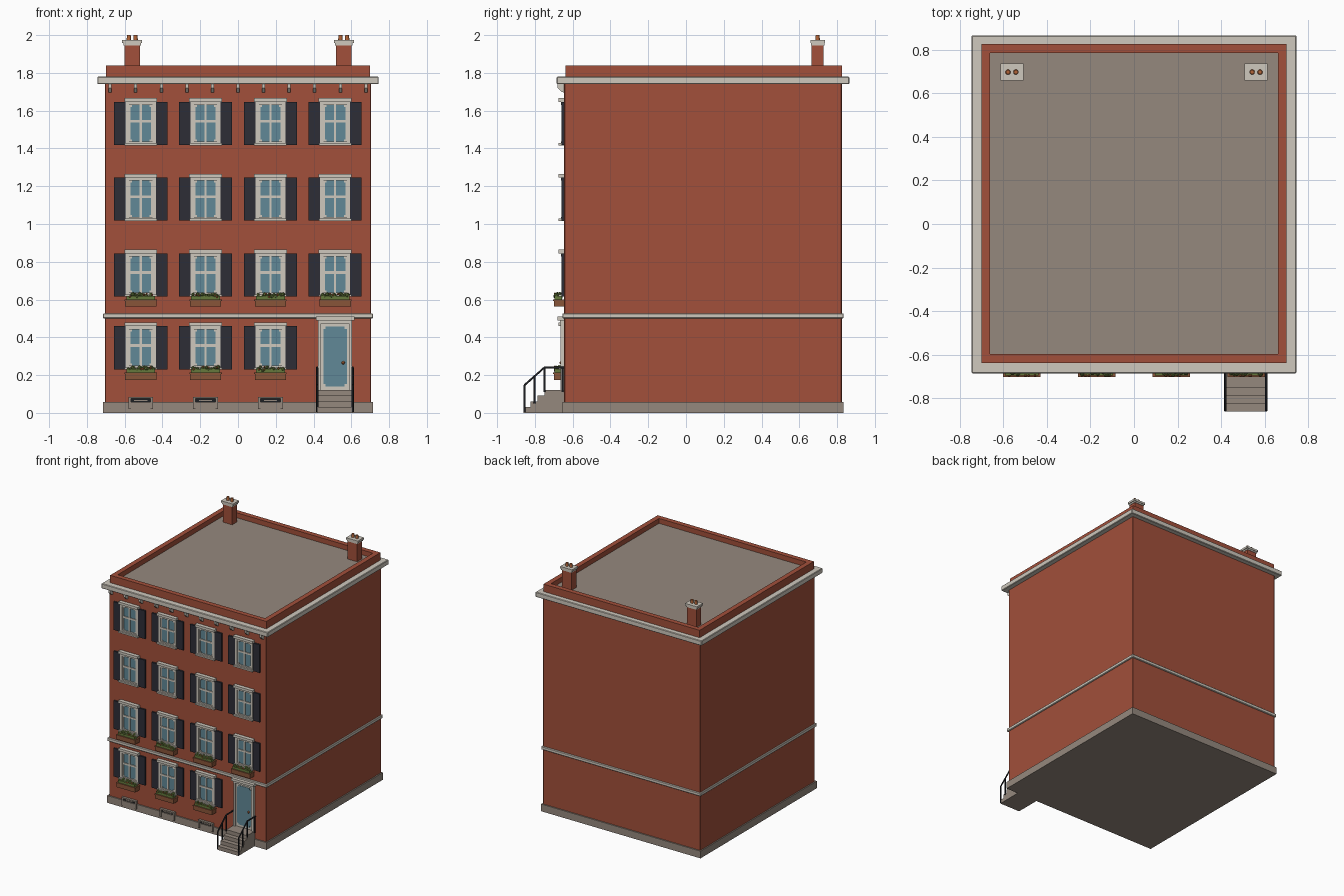
import bpy, bmesh, random
from math import cos, sin, pi
from mathutils import Vector, Matrix

random.seed(4)
cube = bpy.data.objects.get("Cube")
if cube:
    bpy.data.objects.remove(cube, do_unlink=True)


def material(name, *rgb):
    m = bpy.data.materials.new(name)
    m.use_nodes = True
    m.diffuse_color = (*rgb, 1)
    m.node_tree.nodes["Principled BSDF"].inputs["Base Color"].default_value = (*rgb, 1)
    return m


BRICK = material("red brick", 0.36, 0.08, 0.043)
TRIM = material("cream trim", 0.62, 0.58, 0.51)
STONE = material("grey stone", 0.3, 0.25, 0.208)
GLASS = material("blue glass", 0.12, 0.25, 0.31)
SHUTTER = material("dark shutter", 0.026, 0.027, 0.037)
IRON = material("black iron", 0.012, 0.013, 0.016)
LEAF = material("leaf green", 0.13, 0.19, 0.045)
WOOD = material("planter wood", 0.25, 0.09, 0.04)
CLAY = material("orange clay", 0.45, 0.13, 0.04)

FRONT, BACK = -0.645, 0.825


def box(bm, x0, x1, y0, y1, z0, z1):
    centre = Vector((x0 + x1, y0 + y1, z0 + z1)) / 2
    size = Matrix.Diagonal((x1 - x0, y1 - y0, z1 - z0, 1))
    bmesh.ops.create_cube(bm, size=1, matrix=Matrix.Translation(centre) @ size)


def mirrored(*b):
    x0, x1, *rest = b
    return [b, (-x1, -x0, *rest)]


def finish(name, bm, mat, loc=(0, 0, 0), bevel=0):
    me = bpy.data.meshes.new(name)
    bm.to_mesh(me)
    bm.free()
    me.materials.append(mat)
    return place(name, me, loc, bevel)


def place(name, me, loc, bevel=0):
    ob = bpy.data.objects.new(name, me)
    ob.location = loc
    bpy.context.collection.objects.link(ob)
    if bevel:
        mod = ob.modifiers.new("soft edge", "BEVEL")
        mod.width = bevel
        mod.segments = 1
    return ob


def part(name, mat, boxes, loc=(0, 0, 0), bevel=0):
    bm = bmesh.new()
    for b in boxes:
        box(bm, *b)
    return finish(name, bm, mat, loc, bevel)


def rods(name, mat, paths, radius):
    cu = bpy.data.curves.new(name, "CURVE")
    cu.dimensions = "3D"
    cu.bevel_depth = radius
    cu.bevel_resolution = 1
    cu.use_fill_caps = True
    for pts in paths:
        sp = cu.splines.new("POLY")
        sp.points.add(len(pts) - 1)
        for p, co in zip(sp.points, pts):
            p.co = (*co, 1)
    cu.materials.append(mat)
    ob = bpy.data.objects.new(name, cu)
    bpy.context.collection.objects.link(ob)


def slab(name, mat, grow, z0, z1, bevel=0):
    return part(name, mat, [(-0.705 - grow, 0.705 + grow, FRONT - grow, BACK + grow, z0, z1)], bevel=bevel)


# Main masses
slab("brick_walls", BRICK, 0, 0.01, 1.76, 0.004)
slab("stone_plinth", STONE, 0.01, 0, 0.058)
slab("belt_course", TRIM, 0.01, 0.5, 0.527, 0.004)
slab("cornice", TRIM, 0.04, 1.74, 1.78, 0.004)
slab("roof_deck", STONE, -0.04, 1.77, 1.8)

# Parapet ring
px, py0, py1, pt = 0.7, -0.637, 0.825, 0.04
part("parapet", BRICK,
     mirrored(px - pt, px, py0, py1, 1.775, 1.84)
     + [(-px + pt, px - pt, y, y + pt, 1.775, 1.84) for y in (py0, py1 - pt)])

# Tapered cornice brackets
bm = bmesh.new()
for i in range(11):
    x = -0.677 + i * 0.1354
    rim = [(FRONT, 1.695), (-0.66, 1.7), (-0.68, 1.72), (-0.68, 1.742), (FRONT, 1.742)]
    face = bm.faces.new([bm.verts.new((x - 0.008, y, z)) for y, z in rim])
    new = bmesh.ops.extrude_face_region(bm, geom=[face])["geom"]
    bmesh.ops.translate(bm, vec=(0.016, 0, 0), verts=[v for v in new if isinstance(v, bmesh.types.BMVert)])
bmesh.ops.recalc_face_normals(bm, faces=bm.faces)
finish("cornice_brackets", bm, TRIM)

# Chimneys with caps and pots
for side, cx in (("right", -0.56), ("left", 0.56)):
    part(side + "_chimney", BRICK, [(cx - 0.042, cx + 0.042, 0.665, 0.728, 1.78, 1.957)])
    part(side + "_chimney_cap", TRIM, [(cx - 0.053, cx + 0.053, 0.658, 0.736, 1.957, 1.973),
                                       (cx - 0.046, cx + 0.046, 0.662, 0.732, 1.945, 1.958)])
    bm = bmesh.new()
    for dx in (-0.018, 0.018):
        bmesh.ops.create_cone(bm, cap_ends=True, segments=12, radius1=0.012, radius2=0.01, depth=0.03,
                              matrix=Matrix.Translation((cx + dx, 0.697, 1.985)))
    finish(side + "_chimney_pots", bm, CLAY)

# Window pieces, local to the sill centre on the wall
casing = (mirrored(0.062, 0.08, -0.015, 0, 0.01, 0.235)
          + [(-0.087, 0.087, -0.03, 0, 0.23, 0.25), (-0.08, 0.08, -0.016, 0, 0.213, 0.23),
             (-0.086, 0.086, -0.03, 0, 0, 0.012), (-0.08, 0.08, -0.016, 0, 0.012, 0.022)])
sash = ([(-0.006, 0.006, -0.01, 0, 0.02, 0.215), (-0.062, 0.062, -0.01, 0, 0.121, 0.135)]
        + mirrored(0.054, 0.063, -0.008, 0, 0.02, 0.215)
        + mirrored(0.046, 0.055, -0.008, 0, 0.203, 0.215)
        + mirrored(0.046, 0.055, -0.008, 0, 0.02, 0.032))
pieces = [("window_casing", TRIM, casing), ("window_sash", TRIM, sash),
          ("window_pane", GLASS, [(-0.063, 0.063, -0.004, 0.001, 0.015, 0.22)]),
          ("shutters", SHUTTER, mirrored(0.08, 0.141, -0.013, 0, 0.002, 0.23))]
columns = (-0.515, -0.172, 0.172, 0.514)
floors = (0.229, 0.615, 1.016, 1.416)
for name, mat, boxes in pieces:
    first = None
    for f, z in enumerate(floors):
        for c, x in enumerate(columns):
            if f == 0 and c == 3:
                continue
            if first is None:
                first = part(name, mat, boxes, (x, FRONT, z))
            else:
                place(name, first.data, (x, FRONT, z))

# Planters on the lower two floors
for f, z in ((0, 0.175), (1, 0.562)):
    for x in columns[:3 + f]:
        part("planter_box", WOOD, [(-0.083, 0.083, -0.055, 0, 0, 0.036), (-0.086, 0.086, -0.058, 0, 0.03, 0.038)],
             (x, FRONT, z))
        bm = bmesh.new()
        box(bm, -0.076, 0.076, -0.05, -0.012, 0.036, 0.058)
        for i in range(12):
            r = random.uniform(0.009, 0.014)
            pos = (-0.066 + i * 0.012, random.uniform(-0.045, -0.02), random.uniform(0.05, 0.066))
            bmesh.ops.create_icosphere(bm, subdivisions=1, radius=r, matrix=Matrix.Translation(pos))
        finish("planter_leaves", bm, LEAF, (x, FRONT, z))
        bm = bmesh.new()
        for i in range(4):
            pos = (random.uniform(-0.065, 0.065), -0.05, random.uniform(0.05, 0.07))
            bmesh.ops.create_icosphere(bm, subdivisions=1, radius=0.006, matrix=Matrix.Translation(pos))
        finish("planter_flowers", bm, CLAY, (x, FRONT, z))

# Cellar vents
for x in columns[:3]:
    part("vent_frame", STONE, mirrored(0.052, 0.066, -0.02, 0, 0.02, 0.085)
         + [(-0.066, 0.066, -0.02, 0, 0.075, 0.085), (-0.052, 0.052, -0.016, 0, 0.02, 0.058)], (x, FRONT, 0))
    part("vent_grille", IRON, [(-0.052, 0.052, -0.008, 0, 0.056, 0.076)], (x, FRONT, 0))
    part("vent_bars", STONE, [(-0.035, 0.035, -0.012, 0, 0.064, 0.069)], (x, FRONT, 0))

# Front door
door = (0.514, FRONT, 0.12)
part("door_frame", TRIM, mirrored(0.074, 0.09, -0.02, 0, 0, 0.37)
     + [(-0.102, 0.102, -0.035, 0, 0.37, 0.39), (-0.09, 0.09, -0.022, 0, 0.352, 0.37)], door)
part("door_leaf", TRIM, [(-0.075, 0.075, -0.008, 0, 0, 0.355)], door)
part("door_glass", GLASS, [(-0.062, 0.062, -0.011, 0, 0.032, 0.325),
                           (-0.05, 0.05, -0.011, 0, 0.02, 0.337)], door)
bm = bmesh.new()
bmesh.ops.create_icosphere(bm, subdivisions=2, radius=0.009)
finish("door_knob", bm, CLAY, (0.557, FRONT - 0.016, 0.265))

# Stoop: landing and descending steps
part("stoop_steps", STONE, [(0.42, 0.606, -0.86 + i * 0.0367, FRONT, 0, 0.0305 * (i + 1)) for i in range(4)])

# Railings on both sides of the stoop
paths = []
for x in (0.419, 0.607):
    paths.append([(x, -0.855, 0.147), (x, -0.75, 0.24), (x, FRONT, 0.24)])
    for y, z0, z1 in ((-0.855, 0.005, 0.147), (-0.803, 0.05, 0.193), (-0.75, 0.11, 0.24), (-0.655, 0.11, 0.24)):
        paths.append([(x, y, z0), (x, y, z1)])
rods("stoop_railings", IRON, paths, 0.006)
